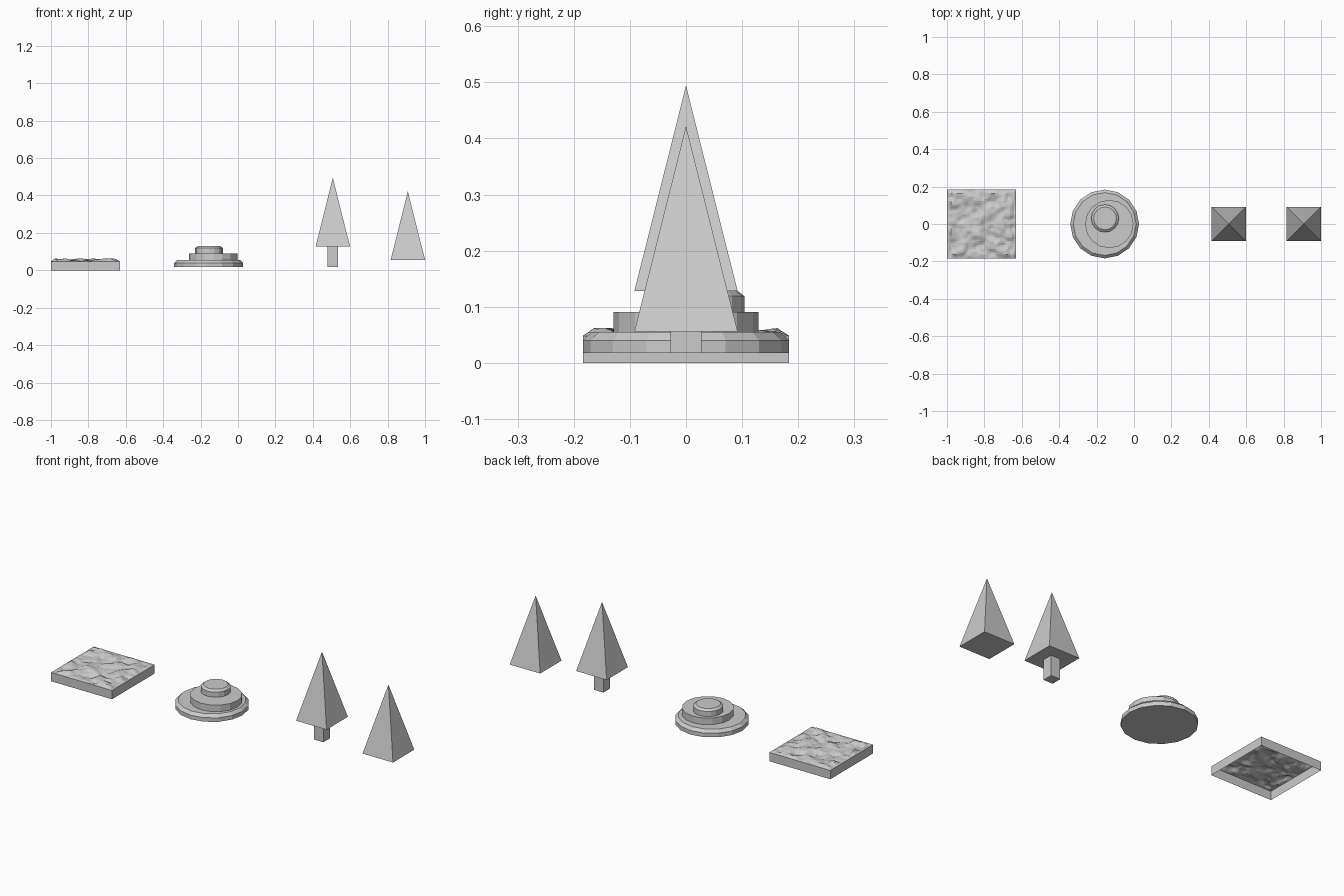
import bpy, bmesh, math
from mathutils import Vector, noise

if "Cube" in bpy.data.objects:
    bpy.data.objects.remove(bpy.data.objects["Cube"])


def finish(bm, name):
    bmesh.ops.recalc_face_normals(bm, faces=bm.faces)
    mesh = bpy.data.meshes.new(name)
    bm.to_mesh(mesh)
    bm.free()
    ob = bpy.data.objects.new(name, mesh)
    bpy.context.collection.objects.link(ob)
    return ob


def frustum(name, x, y, z0, z1, r0, r1, sides, turn=0.0):
    bm = bmesh.new()
    bmesh.ops.create_cone(bm, cap_ends=True, segments=sides, radius1=r0,
                          radius2=r1, depth=z1 - z0)
    ob = finish(bm, name)
    ob.location = (x, y, (z0 + z1) / 2)
    ob.rotation_euler.z = turn
    return ob


def lathe(name, x, y, profile, sides=16):
    """Closed faceted solid from (radius, height) pairs."""
    bm = bmesh.new()
    rings = [[bm.verts.new((r * math.cos(a), r * math.sin(a), z))
              for a in (2 * math.pi * i / sides for i in range(sides))]
             for r, z in profile]
    for lo, hi in zip(rings, rings[1:]):
        for i in range(sides):
            j = (i + 1) % sides
            bm.faces.new((lo[i], lo[j], hi[j], hi[i]))
    bm.faces.new(rings[0][::-1])
    bm.faces.new(rings[-1])
    ob = finish(bm, name)
    ob.location = (x, y, 0)
    return ob


# Ground tile: rough terrain sheet with a skirt, open underneath
HALF, N, RIM = 0.184, 36, 0.048
bm = bmesh.new()
bmesh.ops.create_grid(bm, x_segments=N, y_segments=N, size=HALF)
for v in bm.verts:
    edge = HALF - max(abs(v.co.x), abs(v.co.y))
    p = Vector((v.co.x * 15, v.co.y * 15, 3.7))
    n = noise.noise(p) + 0.5 * noise.noise(p * 2.3)
    top = 0.054 + 0.018 * n
    top = min(0.062, max(0.036, top))
    blend = min(1.0, edge / 0.02)
    v.co.z = RIM + (top - RIM) * blend
border = [e for e in bm.edges if e.is_boundary]
skirt = bmesh.ops.extrude_edge_only(bm, edges=border)
for g in skirt["geom"]:
    if isinstance(g, bmesh.types.BMVert):
        g.co.z = 0.0
finish(bm, "ground_tile").location.x = -1 + HALF

# Stepped stone mound, each tier slightly off centre
lathe("mound_base", -0.157, 0, [(0.184, 0.018), (0.184, 0.040), (0.168, 0.055)])
lathe("mound_middle", -0.132, 0, [(0.129, 0.055), (0.129, 0.091)])
lathe("mound_top", -0.155, 0.030, [(0.074, 0.091), (0.074, 0.119), (0.061, 0.129)])

# Trees: square pyramids, one with a square trunk
D = math.sqrt(2)
Q = math.pi / 4
frustum("tree_foliage", 0.507, 0, 0.128, 0.494, 0.092 * D, 0, 4, Q)
frustum("tree_trunk", 0.507, 0, 0.018, 0.128, 0.028 * D, 0.028 * D, 4, Q)
frustum("small_tree", 0.908, 0, 0.056, 0.422, 0.092 * D, 0, 4, Q)
